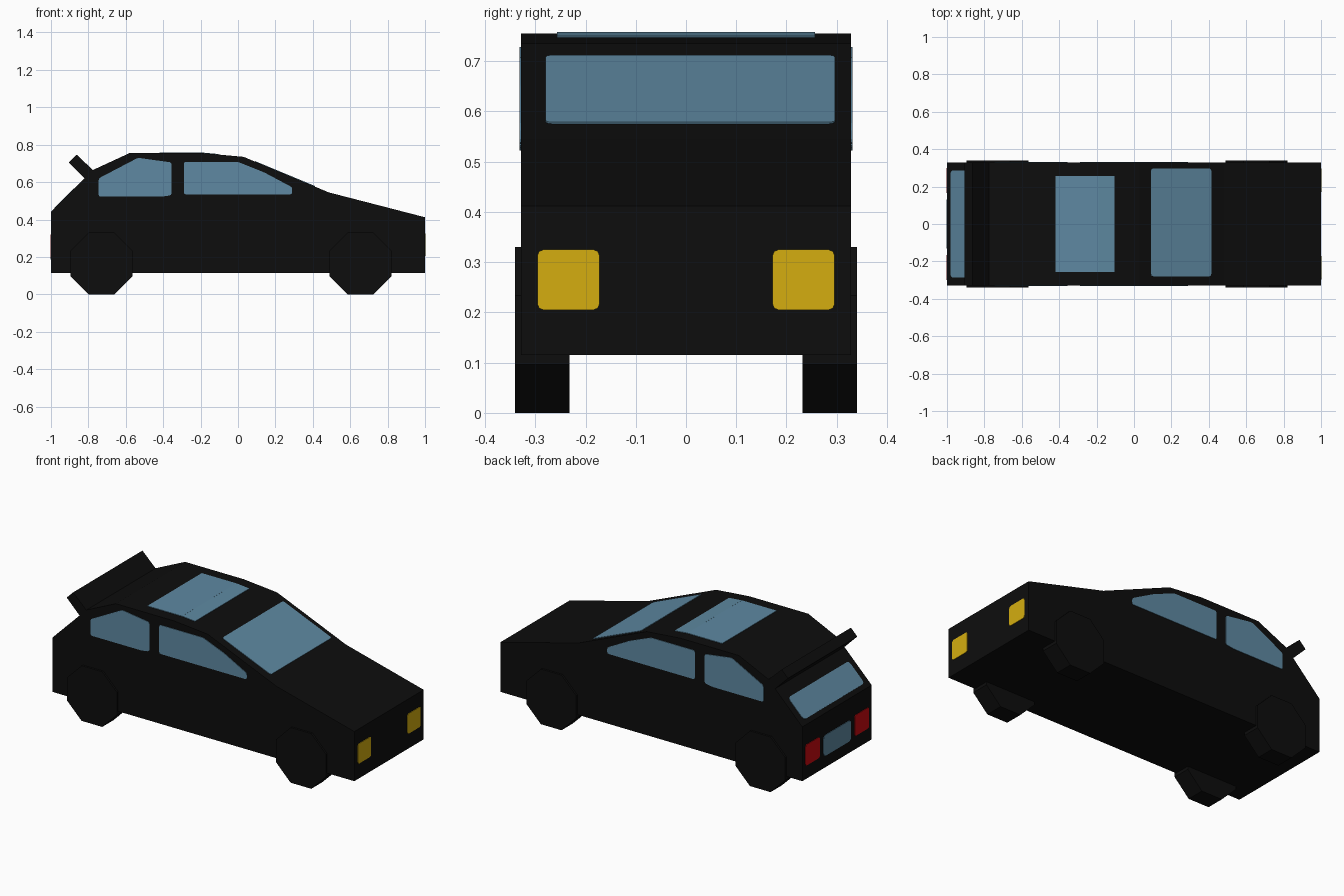
import bpy, bmesh, math
from mathutils import Vector

if "Cube" in bpy.data.objects:
    bpy.data.objects.remove(bpy.data.objects["Cube"])


def material(name, rgb):
    m = bpy.data.materials.new(name)
    m.diffuse_color = (*rgb, 1)
    m.use_nodes = True
    m.node_tree.nodes["Principled BSDF"].inputs["Base Color"].default_value = m.diffuse_color
    return m


BLACK = material("black paint", (0.004, 0.004, 0.004))
GLASS = material("blue glass", (0.112, 0.25, 0.36))
YELLOW = material("headlight yellow", (0.66, 0.42, 0.005))
RED = material("tail light red", (0.6, 0.003, 0.005))


def extrude(name, pts, vec, mat, corner=0.0):
    """Closed solid from a flat outline pushed along vec, optionally with clipped corners."""
    bm = bmesh.new()
    face = bm.faces.new([bm.verts.new(p) for p in pts])
    if corner:
        bmesh.ops.bevel(bm, geom=bm.verts[:], offset=corner, segments=2,
                        profile=0.5, affect='VERTICES')
    geom = bmesh.ops.extrude_face_region(bm, geom=bm.faces[:], use_keep_orig=True)["geom"]
    bmesh.ops.translate(bm, vec=vec,
                        verts=[g for g in geom if isinstance(g, bmesh.types.BMVert)])
    bmesh.ops.recalc_face_normals(bm, faces=bm.faces[:])
    me = bpy.data.meshes.new(name)
    bm.to_mesh(me)
    bm.free()
    me.materials.append(mat)
    ob = bpy.data.objects.new(name, me)
    bpy.context.collection.objects.link(ob)
    return ob


def prism(name, profile, y0, y1, mat, corner=0.0):
    return extrude(name, [(x, y0, z) for x, z in profile], (0, y1 - y0, 0), mat, corner)


def plate(name, a, b, y0, y1, mat, corner=0.012):
    """Thin plate across the car between profile points a and b (x, z)."""
    d = Vector((b[0] - a[0], 0, b[1] - a[1])).normalized()
    n = Vector((-d.z, 0, d.x)) * 0.003
    pts = [Vector((x, y, z)) - n for (x, z), y in ((a, y0), (b, y0), (b, y1), (a, y1))]
    return extrude(name, pts, n * 2, mat, corner)


W = 0.328  # half width of the body

# body shell and rear spoiler
prism("body", [(-1, 0.115), (1, 0.115), (1, 0.412), (0.485, 0.545), (0.03, 0.735),
               (-0.19, 0.755), (-0.58, 0.755), (-0.775, 0.665), (-1, 0.44)], -W, W, BLACK)
prism("spoiler", [(-0.905, 0.705), (-0.863, 0.747), (-0.755, 0.645), (-0.80, 0.60)],
      -W, W, BLACK)

# eight-sided wheels
R = 0.165 / math.cos(math.pi / 8)
for end, cx in (("front", 0.655), ("rear", -0.73)):
    ring = [(cx + R * math.cos((i + 0.5) * math.pi / 4),
             0.165 + R * math.sin((i + 0.5) * math.pi / 4)) for i in range(8)]
    for side, s in (("right", -1), ("left", 1)):
        prism(f"{end}_{side}_wheel", ring, s * 0.232, s * 0.34, BLACK)

# side windows
rear_win = [(-0.745, 0.522), (-0.745, 0.62), (-0.535, 0.73), (-0.355, 0.705),
            (-0.355, 0.53), (-0.41, 0.522)]
front_win = [(-0.29, 0.535), (-0.29, 0.708), (0.0, 0.708), (0.14, 0.652),
             (0.29, 0.572), (0.29, 0.535)]
for side, s in (("right", -1), ("left", 1)):
    for end, outline in (("rear", rear_win), ("front", front_win)):
        prism(f"{end}_{side}_window", outline, s * (W - 0.003), s * (W + 0.003), GLASS, 0.01)

# windscreen, sunroof (folded over the roof crease) and rear window
plate("windscreen", (0.09, 0.7097), (0.412, 0.5758), -0.28, 0.297, GLASS)
plate("sunroof_rear", (-0.42, 0.755), (-0.19, 0.755), -0.257, 0.257, GLASS, 0)
plate("sunroof_front", (-0.19, 0.755), (-0.105, 0.7473), -0.257, 0.257, GLASS, 0)
plate("rear_window", (-0.98, 0.46), (-0.875, 0.565), -0.287, 0.287, GLASS, 0.02)

# lamps and rear number panel
for side, s in (("right", -1), ("left", 1)):
    plate(f"{side}_headlight", (1, 0.205), (1, 0.325), s * 0.172, s * 0.296, YELLOW)
    plate(f"{side}_tail_light", (-1, 0.195), (-1, 0.32), s * 0.165, s * 0.30, RED)
plate("rear_panel", (-1, 0.185), (-1, 0.31), -0.13, 0.13, GLASS, 0.02)
